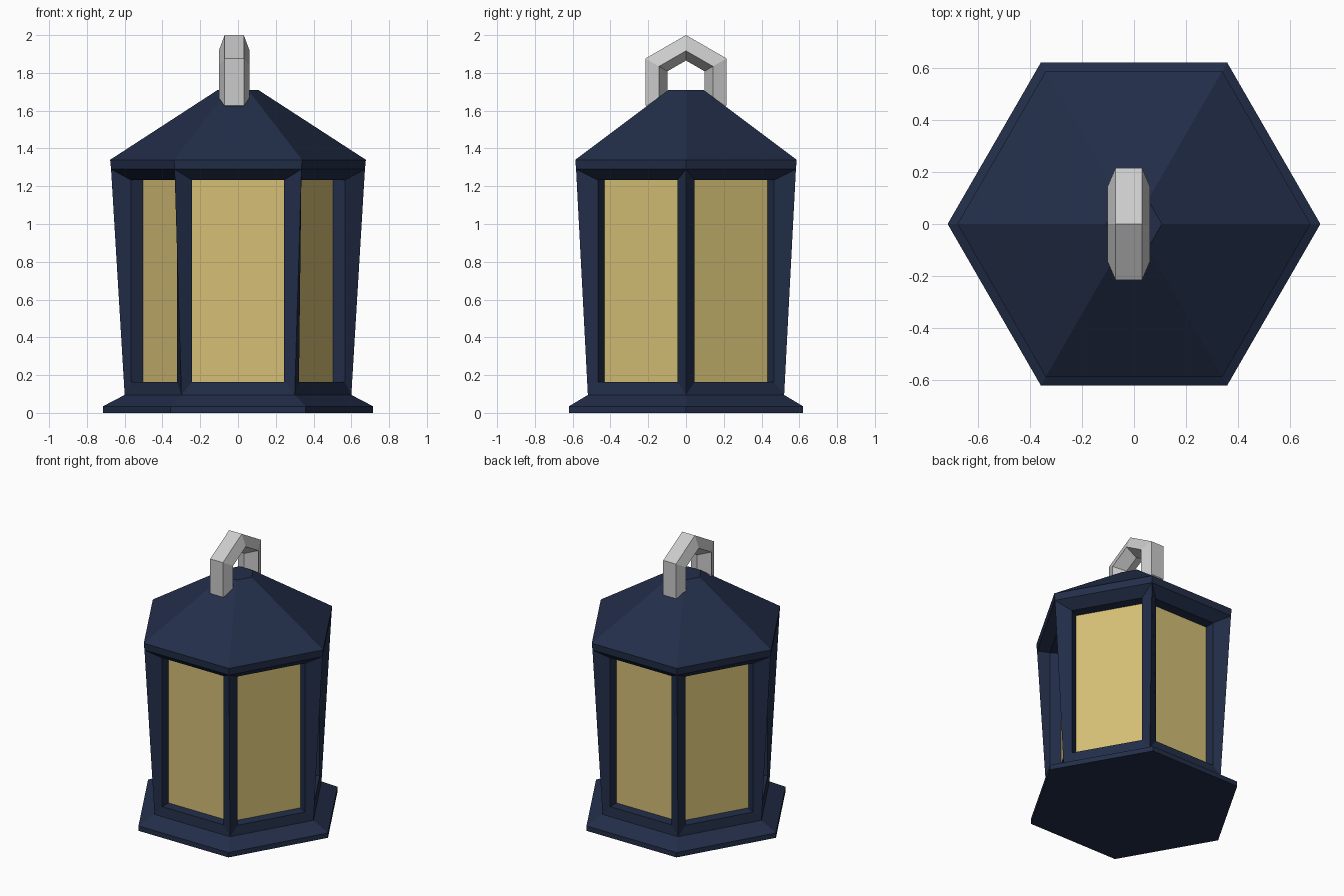
import bpy, bmesh
from math import sin, cos, radians, sqrt
from mathutils import Vector

if "Cube" in bpy.data.objects:
    bpy.data.objects.remove(bpy.data.objects["Cube"])


def material(name, colour):
    m = bpy.data.materials.new(name)
    m.diffuse_color = colour
    m.use_nodes = True
    m.node_tree.nodes["Principled BSDF"].inputs["Base Color"].default_value = m.diffuse_color
    return m


navy = material("navy_paint", (0.016, 0.027, 0.066, 1))
amber = material("amber_glass", (0.66, 0.52, 0.18, 1))


def finish(name, bm, mat=None):
    bmesh.ops.remove_doubles(bm, verts=bm.verts, dist=0.0005)
    bmesh.ops.recalc_face_normals(bm, faces=bm.faces)
    me = bpy.data.meshes.new(name)
    bm.to_mesh(me)
    bm.free()
    if mat:
        me.materials.append(mat)
    ob = bpy.data.objects.new(name, me)
    bpy.context.collection.objects.link(ob)
    return ob


def hexagon(r, z):
    return [Vector((r * cos(radians(60 * i)), r * sin(radians(60 * i)), z)) for i in range(6)]


def quad_band(bm, lower, upper):
    n = len(lower)
    a = [bm.verts.new(p) for p in lower]
    b = [bm.verts.new(p) for p in upper]
    for i in range(n):
        j = (i + 1) % n
        bm.faces.new((a[i], a[j], b[j], b[i]))


def window(side, apothem, half=0.243, z0=0.163, z1=1.232):
    # upright rectangle facing outward on one side of the lantern
    a = radians(60 * side + 30)
    n, t = Vector((cos(a), sin(a), 0)), Vector((-sin(a), cos(a), 0))
    return [n * apothem + t * s + Vector((0, 0, z))
            for s, z in ((-half, z0), (half, z0), (half, z1), (-half, z1))]


# lantern housing: stepped base, framed walls with recesses, roof
R_LOW, R_HIGH, Z_LOW, Z_HIGH = 0.60, 0.672, 0.095, 1.29
FRAME, PANE = 0.513, 0.441
bm = bmesh.new()
base = [(0.715, 0), (0.715, 0.035), (R_LOW, Z_LOW)]
roof = [(R_HIGH, Z_HIGH), (0.677, 1.34), (0.107, 1.71)]
for profile in (base, roof):
    for p, q in zip(profile, profile[1:]):
        quad_band(bm, hexagon(*p), hexagon(*q))
for r, z in (base[0], roof[-1]):
    bm.faces.new([bm.verts.new(p) for p in hexagon(r, z)])
low, high = hexagon(R_LOW, Z_LOW), hexagon(R_HIGH, Z_HIGH)
for i in range(6):
    j = (i + 1) % 6
    quad_band(bm, [low[i], low[j], high[j], high[i]], window(i, FRAME))
    quad_band(bm, window(i, FRAME), window(i, PANE))
finish("lantern_housing", bm, navy)

# glass panes at the back of each recess
bm = bmesh.new()
for i in range(6):
    bm.faces.new([bm.verts.new(p) for p in window(i, PANE)])
panes = finish("glass_panes", bm, amber)
bm = bmesh.new()
bm.from_mesh(panes.data)
for f in bm.faces:
    if f.normal.dot(f.calc_center_median() * Vector((1, 1, 0)).x) < 0:
        f.normal_flip()
bm.to_mesh(panes.data)
bm.free()

# hanging ring: six segments with a five-sided section, flat side outward
bm = bmesh.new()
ring = []
for i in range(6):
    a = radians(60 * i + 90)
    section = []
    for k in range(5):
        b = radians(36 + 72 * k)
        r = 0.188 + 0.0746 * cos(b)
        section.append(Vector((-0.02 + 0.086 * sin(b), r * cos(a), 1.752 + r * sin(a))))
    ring.append(section)
for i in range(6):
    quad_band(bm, ring[i], ring[(i + 1) % 6])
finish("hanging_ring", bm)
